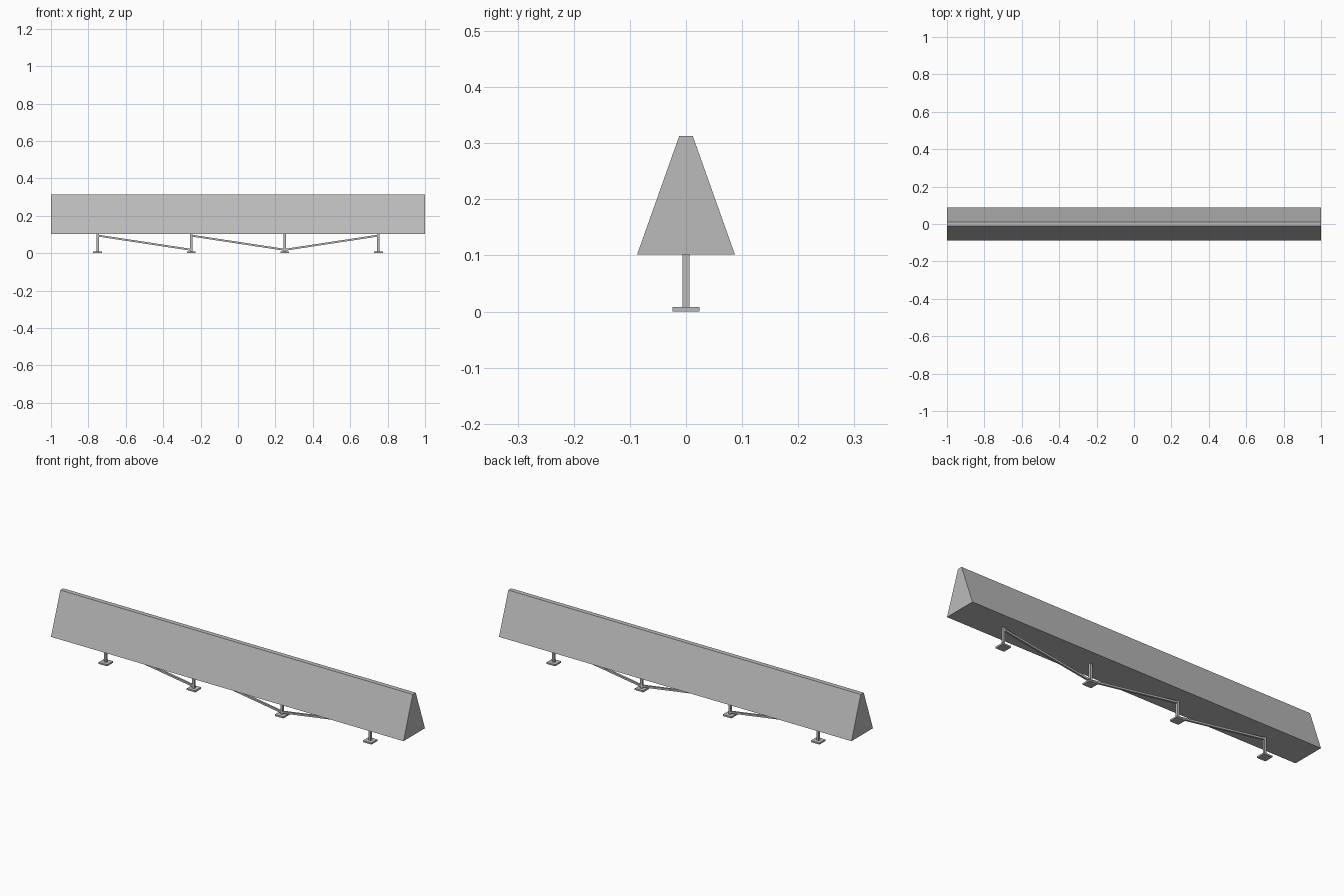
import bpy
from mathutils import Vector

cube = bpy.data.objects.get("Cube")
if cube:
    bpy.data.objects.remove(cube)

grey = bpy.data.materials.new("light grey")
grey.use_nodes = True
colour = (0.5, 0.5, 0.5, 1)
grey.diffuse_color = colour
grey.node_tree.nodes["Principled BSDF"].inputs["Base Color"].default_value = colour

BODY_BASE, BODY_TOP = 0.102, 0.313
FOOT_TOP = 0.008
POST_X = [-0.75, -0.25, 0.25, 0.75]


def prism(name, profile, start, end):
    """Sweep a flat profile (list of offset vectors) from start to end."""
    n = len(profile)
    verts = [Vector(p) + Vector(c) for c in (start, end) for p in profile]
    faces = [tuple(reversed(range(n))), tuple(range(n, 2 * n))]
    faces += [(i, (i + 1) % n, n + (i + 1) % n, n + i) for i in range(n)]
    mesh = bpy.data.meshes.new(name)
    mesh.from_pydata(verts, [], faces)
    mesh.materials.append(grey)
    obj = bpy.data.objects.new(name, mesh)
    bpy.context.collection.objects.link(obj)


def square(half):
    return [(-half, -half, 0), (half, -half, 0), (half, half, 0), (-half, half, 0)]


# Long tapered body
prism("tapered_body",
      [(0, -0.087, BODY_BASE), (0, 0.087, BODY_BASE),
       (0, 0.012, BODY_TOP), (0, -0.012, BODY_TOP)],
      (-1, 0, 0), (1, 0, 0))

# Posts with square foot plates
for i, x in enumerate(POST_X, 1):
    prism(f"foot_plate_{i}", square(0.024), (x, 0, 0), (x, 0, FOOT_TOP))
    prism(f"post_{i}", square(0.006), (x, 0, FOOT_TOP), (x, 0, BODY_BASE))

# Diagonal braces between neighbouring posts
LOW, HIGH, H = 0.018, 0.094, 0.005
bar = [(0, -H, -H), (0, H, -H), (0, H, H), (0, -H, H)]
for i, (z0, z1) in enumerate([(HIGH, LOW), (HIGH, LOW), (LOW, HIGH)]):
    prism(f"brace_{i + 1}", bar, (POST_X[i], 0, z0), (POST_X[i + 1], 0, z1))
